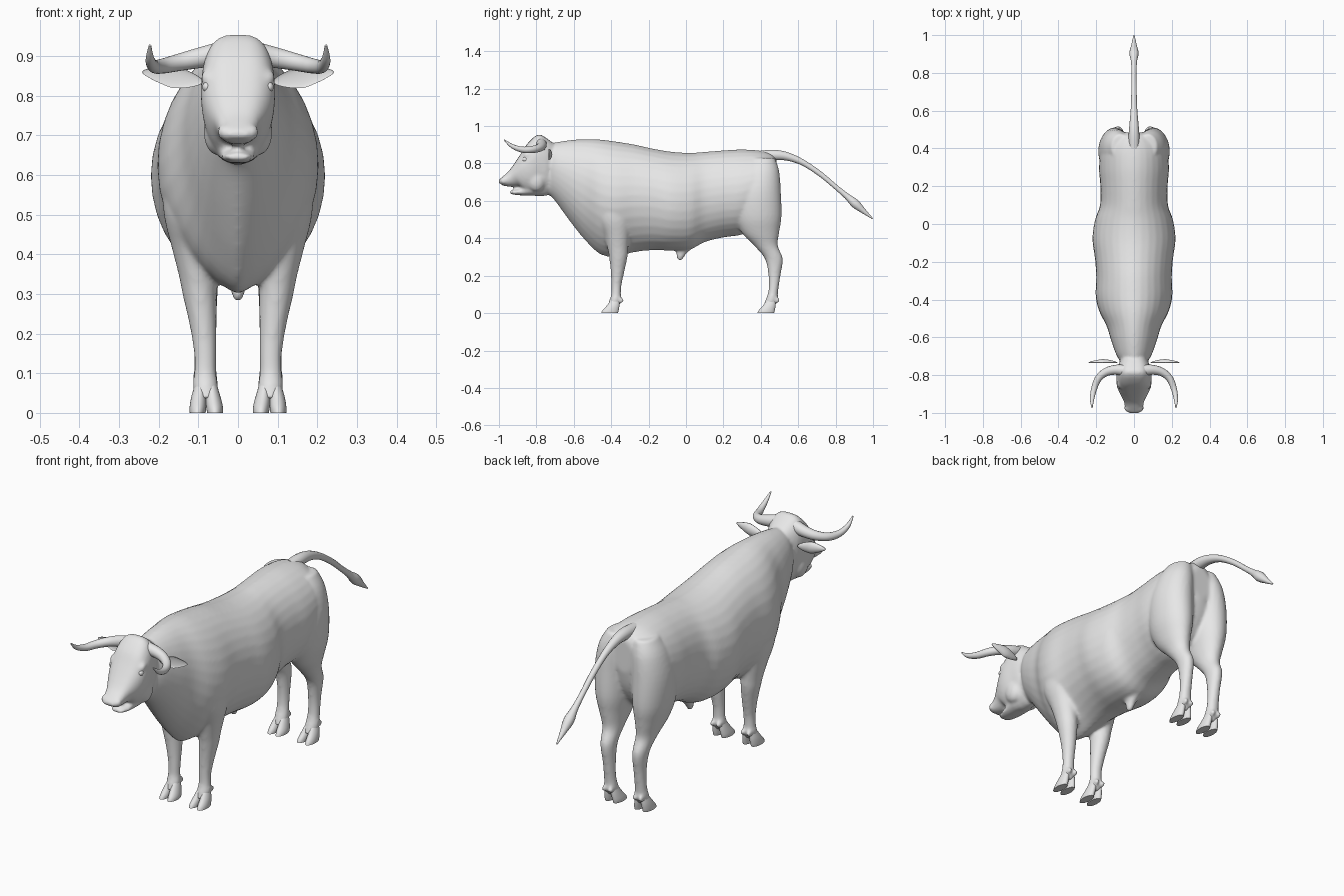
import bpy, bmesh, math
from mathutils import Matrix, Vector

cube = bpy.data.objects.get("Cube")
if cube:
    bpy.data.objects.remove(cube)

grey = bpy.data.materials.new("plain_grey")
grey.use_nodes = True
grey.diffuse_color = (0.8, 0.8, 0.8, 1)
grey.node_tree.nodes["Principled BSDF"].inputs["Base Color"].default_value = grey.diffuse_color


def catmull(rows, steps=4):
    """Smoothly interpolate a list of equally long tuples."""
    result = []
    last = len(rows) - 1
    for i in range(last):
        before, a, b, after = rows[max(i - 1, 0)], rows[i], rows[i + 1], rows[min(i + 2, last)]
        for k in range(steps):
            t = k / steps
            result.append([q + t / 2 * (r - p + t * (2 * p - 5 * q + 4 * r - s + t * (3 * (q - r) + s - p)))
                           for p, q, r, s in zip(before, a, b, after)])
    result.append(list(rows[last]))
    return result


def loft(bm, sections, upper_power=1.0, sides=32):
    """Section: x centre, top y, top z, bottom y, bottom z, half width, widest fraction, lower power."""
    rings = []
    for cx, ty, tz, by, bz, width, widest, power in catmull(sections):
        ring = []
        for i in range(sides):
            angle = math.tau * i / sides
            s, c = math.sin(angle), math.cos(angle)
            t = widest - s * (widest if s > 0 else 1 - widest)
            x = width * math.copysign(abs(c) ** (upper_power if s > 0 else power), c)
            ring.append(bm.verts.new((cx + x, ty + t * (by - ty), tz + t * (bz - tz))))
        rings.append(ring)
    faces = [bm.faces.new(rings[0]), bm.faces.new(rings[-1])]
    for a, b in zip(rings, rings[1:]):
        for i in range(sides):
            j = (i + 1) % sides
            faces.append(bm.faces.new((a[i], a[j], b[j], b[i])))
    bmesh.ops.recalc_face_normals(bm, faces=faces)


def column(bm, rows, side=1):
    """Upright limb from rows of z, x, y, half width, half depth."""
    loft(bm, [(side * x, y - ry, z, y + ry, z, rx, 0.5, 1) for z, x, y, rx, ry in rows])


def ball(bm, centre, size, tilt=0.0):
    matrix = Matrix.Translation(centre) @ Matrix.Rotation(tilt, 4, 'X') @ Matrix.Diagonal((*size, 1))
    return bmesh.ops.create_uvsphere(bm, u_segments=24, v_segments=14, radius=1, matrix=matrix)["verts"]


def add_mesh(name, mesh, mirror=False):
    mesh.shade_smooth()
    mesh.materials.clear()
    mesh.materials.append(grey)
    ob = bpy.data.objects.new(name, mesh)
    bpy.context.collection.objects.link(ob)
    if mirror:
        ob.modifiers.new("mirror", 'MIRROR').use_mirror_merge = False
    return ob


def finish(name, bm, mirror=False):
    mesh = bpy.data.meshes.new(name)
    bm.to_mesh(mesh)
    bm.free()
    return add_mesh(name, mesh, mirror)


def tapered_tube(name, rows, mirror=False):
    """Round tube through rows of x, y, z, radius."""
    curve = bpy.data.curves.new(name + "_path", 'CURVE')
    curve.dimensions = '3D'
    curve.bevel_depth = 1
    curve.bevel_resolution = 5
    curve.use_fill_caps = True
    spline = curve.splines.new('POLY')
    rows = catmull(rows, 6)
    spline.points.add(len(rows) - 1)
    for point, (x, y, z, radius) in zip(spline.points, rows):
        point.co = (x, y, z, 1)
        point.radius = radius
    path = bpy.data.objects.new(name + "_path", curve)
    mesh = bpy.data.meshes.new_from_object(path)
    bpy.data.objects.remove(path)
    return add_mesh(name, mesh, mirror)


body = bmesh.new()

# Trunk and neck: y, top, bottom, half width, widest fraction, lower power
trunk = [
    (-.74, .90, .64, .06, .5, 1), (-.70, .912, .60, .09, .45, 1.1),
    (-.62, .925, .49, .12, .45, 1.3), (-.54, .93, .39, .145, .45, 1.4),
    (-.46, .928, .315, .185, .47, 1.5), (-.38, .918, .302, .203, .48, 1.5),
    (-.28, .902, .325, .2, .47, 1.3), (-.18, .88, .337, .207, .47, 1.05),
    (-.08, .863, .335, .22, .5, .95), (.02, .857, .34, .207, .5, .95),
    (.1, .862, .38, .18, .5, .95), (.2, .87, .405, .178, .5, 1),
    (.3, .875, .42, .185, .5, 1), (.4, .868, .47, .17, .45, 1),
    (.46, .85, .56, .11, .45, 1), (.485, .82, .66, .05, .45, 1)]
loft(body, [(0, y, top, y, low, w, f, p) for y, top, low, w, f, p in trunk], 1.08)

# Head and upper muzzle: top y, top z, bottom y, bottom z, half width
head = [
    (-.70, .90, -.70, .66, .06), (-.745, .935, -.74, .63, .082),
    (-.79, .955, -.775, .625, .09), (-.845, .91, -.80, .625, .094),
    (-.885, .85, -.83, .632, .088), (-.92, .797, -.86, .645, .073),
    (-.95, .757, -.885, .673, .058), (-.978, .732, -.91, .676, .05),
    (-1.0, .712, -.945, .677, .045), (-1.003, .698, -.975, .68, .032)]
loft(body, [(0, *row, .35, 1) for row in head], 0.65)

# Lower jaw and lip
jaw = [(-.82, .70, -.81, .628, .055), (-.875, .672, -.87, .629, .046),
       (-.915, .66, -.912, .632, .038), (-.943, .655, -.943, .638, .026)]
loft(body, [(0, *row, .5, .9) for row in jaw])

# Sheath under the belly
column(body, [(.40, 0, .01, .04, .09), (.33, 0, -.02, .022, .035),
              (.30, 0, -.03, .016, .02), (.282, 0, -.032, .01, .012)])

front_leg = [
    (.66, .12, -.38, .04, .06), (.58, .13, -.38, .058, .09),
    (.50, .127, -.38, .06, .088), (.42, .113, -.37, .055, .068),
    (.35, .102, -.365, .048, .056), (.30, .097, -.362, .043, .049),
    (.22, .088, -.366, .034, .036), (.15, .083, -.372, .028, .027),
    (.10, .083, -.374, .028, .026), (.07, .082, -.378, .032, .031),
    (.035, .08, -.39, .028, .03)]
hind_leg = [
    (.83, .07, .41, .05, .065), (.76, .088, .40, .075, .098),
    (.65, .1, .385, .088, .122), (.52, .1, .387, .082, .124),
    (.43, .096, .398, .062, .1), (.36, .09, .428, .044, .063),
    (.29, .086, .47, .034, .048), (.20, .083, .473, .028, .032),
    (.12, .083, .467, .028, .026), (.07, .082, .457, .032, .032),
    (.035, .08, .442, .028, .03)]
for side in (-1, 1):
    # Legs with dewclaws
    for leg in (front_leg, hind_leg):
        column(body, leg, side)
        for spread in (-.017, .017):
            ball(body, (side * .082 + spread, leg[9][2] + .031, .068), (.011, .016, .014), 0.5)
    # Nostril wings, brows and cheeks
    ball(body, (side * .034, -.975, .708), (.018, .02, .02))
    ball(body, (side * .072, -.848, .848), (.022, .026, .016), 0.6)
    ball(body, (side * .052, -.80, .71), (.035, .05, .06))

hide = finish("body", body)
remesh = hide.modifiers.new("blend", 'REMESH')
remesh.mode = 'VOXEL'
remesh.voxel_size = 0.008
remesh.use_smooth_shade = True
relax = hide.modifiers.new("relax", 'SMOOTH')
relax.factor = 0.5
relax.iterations = 6

# Cloven hooves, two toes to a foot
hooves = bmesh.new()
for leg in (front_leg, hind_leg):
    y = leg[9][2]
    for toe in (-1, 1):
        column(hooves, [(.07, .081 + toe * .014, y, .014, .024),
                        (.04, .081 + toe * .018, y - .012, .019, .034),
                        (.015, .08 + toe * .021, y - .025, .021, .043),
                        (0, .08 + toe * .022, y - .031, .02, .045)])
hoof_object = finish("hooves", hooves, mirror=True)
hoof_object.data.set_sharp_from_angle(angle=math.radians(50))

# Horns
tapered_tube("horns", [
    (.05, -.775, .905, .03), (.10, -.772, .895, .026), (.15, -.785, .884, .022),
    (.19, -.82, .875, .019), (.212, -.875, .874, .016), (.222, -.93, .893, .011),
    (.222, -.972, .927, .003)], mirror=True)

# Tail with its tuft
tapered_tube("tail", [
    (0, .40, .84, .03), (0, .48, .845, .028), (0, .55, .835, .022),
    (0, .63, .802, .016), (0, .72, .742, .014), (0, .80, .675, .013),
    (0, .86, .625, .016), (0, .905, .585, .024), (0, .95, .545, .014),
    (0, .998, .505, .003)])

# Leaf shaped ears, hollowed at the front
ears = bmesh.new()
for v in ball(ears, (0, 0, 0), (1, 1, 1)):
    x, y, z = v.co
    taper = 1 - 0.45 * max(x, 0) - 0.3 * max(-x, 0)
    depth = y if y > 0 else y * -0.3
    v.co = Vector((.165 + .077 * x, -.735 + .02 * depth * taper,
                   .848 + .012 * x + .029 * z * taper))
bmesh.ops.recalc_face_normals(ears, faces=ears.faces)
finish("ears", ears, mirror=True)

# Eyes
eyes = bmesh.new()
ball(eyes, (.079, -.86, .822), (.011, .015, .013))
finish("eyes", eyes, mirror=True)
